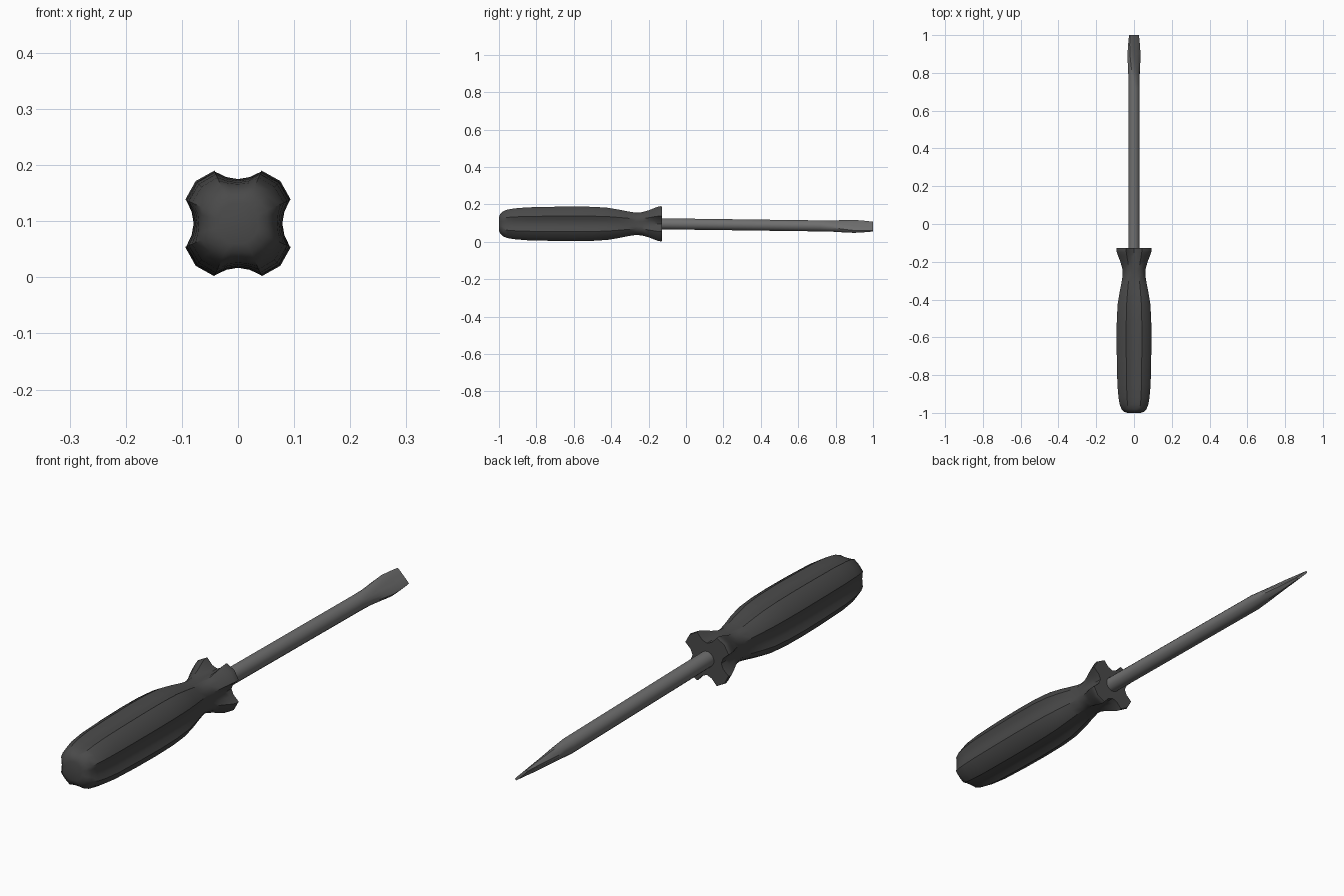
import bpy, bmesh, math

if "Cube" in bpy.data.objects:
    bpy.data.objects.remove(bpy.data.objects["Cube"])

def material(name, v):
    m = bpy.data.materials.new(name)
    m.diffuse_color = (v, v, v, 1)
    m.use_nodes = True
    m.node_tree.nodes["Principled BSDF"].inputs["Base Color"].default_value = m.diffuse_color
    return m

def loft(name, rings, mat, angle):
    """Skin a list of equal-length point rings and cap both ends."""
    bm = bmesh.new()
    vr = [[bm.verts.new(p) for p in r] for r in rings]
    n = len(vr[0])
    for a, b in zip(vr, vr[1:]):
        for i in range(n):
            j = (i + 1) % n
            bm.faces.new((a[i], a[j], b[j], b[i]))
    bm.faces.new(vr[0])
    bm.faces.new(vr[-1])
    bmesh.ops.recalc_face_normals(bm, faces=bm.faces)
    me = bpy.data.meshes.new(name)
    bm.to_mesh(me)
    bm.free()
    ob = bpy.data.objects.new(name, me)
    bpy.context.collection.objects.link(ob)
    me.materials.append(mat)
    bpy.context.view_layer.objects.active = ob
    ob.select_set(True)
    bpy.ops.object.shade_smooth_by_angle(angle=math.radians(angle))
    ob.select_set(False)
    return ob

ZC = 0.096

# Four-lobed grip section: valley height, lobe height, corner coordinate
def section(y, valley, lobe, corner):
    s = 0.45 * lobe
    mid = valley + 0.27 * (lobe - valley)
    quarter = [(0, valley), (s * 0.5, mid), (s, lobe), (corner, corner),
               (lobe, s), (mid, s * 0.5)]
    pts = []
    for k in range(4):
        for x, z in quarter:
            for _ in range(k):
                x, z = z, -x
            pts.append((x, y, ZC + z))
    return pts

grip = [  # y, valley, lobe, corner
    (-1.00, .036, .035, .026), (-.994, .052, .052, .039),
    (-.98, .063, .066, .050), (-.955, .070, .076, .059),
    (-.92, .073, .082, .065), (-.85, .076, .088, .070),
    (-.72, .078, .091, .073), (-.60, .079, .0925, .074),
    (-.50, .078, .091, .073), (-.42, .075, .086, .069),
    (-.36, .069, .076, .061), (-.31, .063, .066, .052),
    (-.27, .060, .060, .046), (-.235, .061, .062, .048),
    (-.20, .061, .072, .057), (-.17, .061, .084, .067),
    (-.15, .061, .091, .073), (-.135, .061, .094, .0755),
    (-.127, .061, .092, .074)]
loft("handle", [section(*g) for g in grip], material("dark grey rubber", .068), 38)

# Shaft, slightly drooping, flattened into a diagonal blade
def shaft_ring(y, w, t, square):
    zc = ZC - 0.015 * (y + 0.13) / 1.13
    pts = []
    for i in range(16):
        a = 2 * math.pi * (i + .5) / 16
        c, s = math.cos(a), math.sin(a)
        k = max(abs(c), abs(s))
        c, s = c * (1 - square + square / k), s * (1 - square + square / k)
        u, v = c * w, s * t           # u: across the blade, v: through it
        pts.append(((u + v) * .7071, y, zc + (v - u) * .7071))
    return pts

shaft = [(-.2, .030, .030, 0), (.72, .030, .030, 0), (.78, .031, .025, .3),
         (.84, .036, .019, .7), (.90, .040, .0135, 1), (.95, .038, .009, 1),
         (1.0, .034, .005, 1)]
loft("shaft", [shaft_ring(*r) for r in shaft], material("steel grey", .16), 35)
